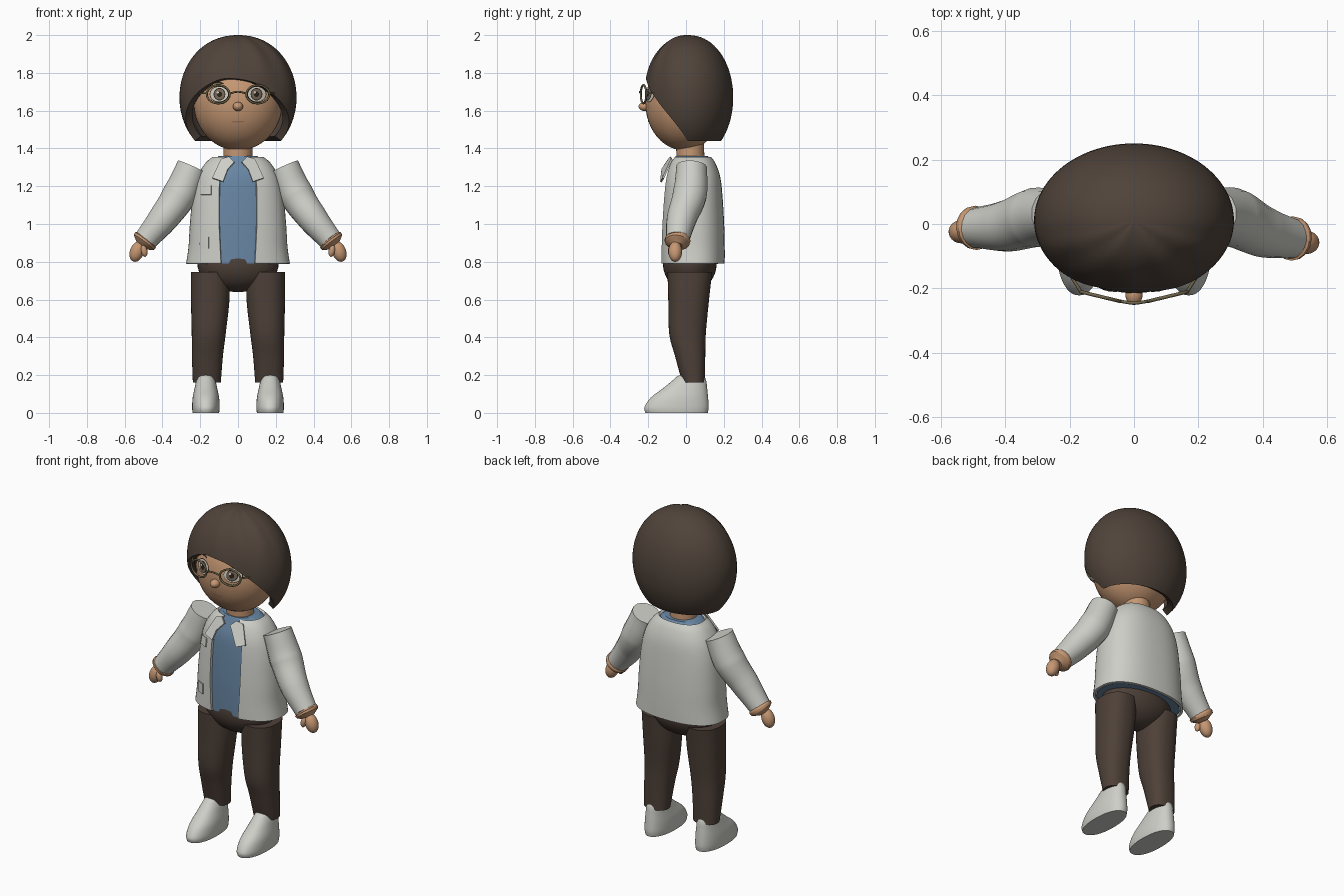
import bpy, bmesh, math
from mathutils import Vector

cube = bpy.data.objects.get("Cube")
if cube:
    bpy.data.objects.remove(cube, do_unlink=True)


def material(name, *rgb):
    m = bpy.data.materials.new(name)
    m.use_nodes = True
    m.diffuse_color = (*rgb, 1)
    bsdf = next(n for n in m.node_tree.nodes if n.type == 'BSDF_PRINCIPLED')
    bsdf.inputs["Base Color"].default_value = (*rgb, 1)
    bsdf.inputs["Roughness"].default_value = 0.7
    return m


SKIN = material("skin", .56, .31, .17)
HAIR = material("brown_hair", .08, .057, .043)
PANTS = material("dark_brown_cloth", .076, .052, .04)
WHITE = material("off_white_cloth", .62, .62, .58)
BLUE = material("blue_cloth", .14, .24, .37)
METAL = material("dark_gold", .16, .13, .07)
EYE = material("eye_white", .62, .58, .5)
IRIS = material("iris_brown", .17, .13, .09)
DARK = material("black_brown", .02, .014, .01)
LIP = material("lip", .42, .2, .11)


def finish(ob, mat, thick=0, angle=40):
    ob.data.materials.append(mat)
    bpy.ops.object.select_all(action='DESELECT')
    ob.select_set(True)
    bpy.context.view_layer.objects.active = ob
    if thick:
        mod = ob.modifiers.new("thickness", 'SOLIDIFY')
        mod.thickness, mod.offset = thick, -1
        bpy.ops.object.modifier_apply(modifier=mod.name)
    bpy.ops.object.shade_smooth_by_angle(angle=math.radians(angle))
    return ob


def grid(name, rows, mat, closed=True, caps=True, thick=0):
    """Skin a list of point rows into a surface."""
    bm = bmesh.new()
    vs = [[bm.verts.new(p) for p in row] for row in rows]
    n = len(rows[0])
    for lo, hi in zip(vs, vs[1:]):
        for j in range(n if closed else n - 1):
            k = (j + 1) % n
            bm.faces.new((lo[j], lo[k], hi[k], hi[j]))
    if caps:
        bm.faces.new(vs[0][::-1])
        bm.faces.new(vs[-1])
    bmesh.ops.remove_doubles(bm, verts=bm.verts, dist=1e-5)
    me = bpy.data.meshes.new(name)
    bm.to_mesh(me)
    bm.free()
    ob = bpy.data.objects.new(name, me)
    bpy.context.collection.objects.link(ob)
    return finish(ob, mat, thick)


def smooth(keys, steps=5):
    """Catmull-Rom interpolation of section tuples."""
    out = []
    for i in range(len(keys) - 1):
        p = [keys[max(0, min(len(keys) - 1, i + d))] for d in (-1, 0, 1, 2)]
        for s in range(steps):
            t = s / steps
            out.append([b + .5 * t * (c - a + t * (2 * a - 5 * b + 4 * c - d + t * (3 * (b - c) + d - a)))
                        for a, b, c, d in zip(*p)])
    return out + [list(keys[-1])]


def oval(cx, cy, z, rx, ry, power, gap=0, n=48):
    """Superellipse section starting at the front; gap leaves the front open."""
    a0 = math.asin((gap / rx) ** (power / 2)) if gap else 0
    row = []
    for i in range(n + 1 if gap else n):
        a = a0 + (2 * math.pi - 2 * a0) * i / n
        s, c = math.sin(a), math.cos(a)
        row.append((cx + rx * math.copysign(abs(s) ** (2 / power), s),
                    cy - ry * math.copysign(abs(c) ** (2 / power), c), z))
    return row


def loft(name, keys, mat, power=2.0):
    """Sections are (cx, cy, z, rx, ry)."""
    return grid(name, [oval(*k, power) for k in smooth(keys)], mat)


def ball(name, loc, size, mat, tilt=0):
    bpy.ops.mesh.primitive_uv_sphere_add(segments=40, ring_count=24, location=loc, rotation=(0, tilt, 0))
    ob = bpy.context.object
    ob.name, ob.scale = name, size
    return finish(ob, mat, angle=80)


def tube(name, pts, mat, cyclic=False):
    """Round tube through (x, y, z, radius) points."""
    cu = bpy.data.curves.new(name, 'CURVE')
    cu.dimensions, cu.bevel_depth, cu.bevel_resolution = '3D', 1, 6
    cu.use_fill_caps = not cyclic
    sp = cu.splines.new('BEZIER')
    sp.bezier_points.add(len(pts) - 1)
    sp.use_cyclic_u = cyclic
    for bp, p in zip(sp.bezier_points, pts):
        bp.co, bp.radius = p[:3], p[3]
        bp.handle_left_type = bp.handle_right_type = 'AUTO'
    ob = bpy.data.objects.new(name, cu)
    bpy.context.collection.objects.link(ob)
    bpy.ops.object.select_all(action='DESELECT')
    ob.select_set(True)
    bpy.context.view_layer.objects.active = ob
    bpy.ops.object.convert(target='MESH')
    return finish(bpy.context.object, mat)


# Head, neck and nose
HC, HR = Vector((0, -.01, 1.64)), Vector((.235, .205, .25))
ball("head", HC, HR, SKIN)
loft("neck", [(0, .025, 1.3, .078, .075), (0, .02, 1.46, .075, .073)], SKIN)
ball("nose", (0, -.218, 1.622), (.027, .033, .024), SKIN)


def face_y(x, z):
    return HC.y - HR.y * math.sqrt(max(0, 1 - (x / HR.x) ** 2 - ((z - HC.z) / HR.z) ** 2))


def patch(name, cx, cz, rx, rz, off, mat, arch=0):
    """Thin painted oval that follows the face."""
    rows = []
    for k in (1, .66, .33, 0):
        row = []
        for i in range(28):
            b = 2 * math.pi * i / 28
            u = k * math.cos(b)
            x, z = cx + rx * u, cz + rz * k * math.sin(b) - arch * u * u
            row.append((x, face_y(x, z) - off, z))
        rows.append(row)
    grid(name, rows, mat, caps=False)


patch("mouth", 0, 1.54, .035, .004, .002, LIP, -.004)

# Hair: a bob with a slanted fringe and soft grooves at the crown
N, M = 96, 28
rows = []
for m in range(M + 1):
    row = []
    for i in range(N):
        a = 2 * math.pi * i / N
        s, c = math.sin(a), math.cos(a)
        front = max(0, c)
        edge = 1.44 + .33 * front - .035 * s * front
        th = math.acos((edge - 1.67) / .33) * (1 - m / M)
        r = math.sin(th) ** .93
        r *= 1 + .022 * math.cos(11 * a + .6) * front * max(0, math.sin(2 * th)) ** 2
        z = 1.67 + .33 * math.cos(th) - .008 * front * math.cos(9 * a) * math.sin(th) * max(0, math.cos(th))
        row.append((.31 * r * s, .01 - (.232 if c > 0 else .24) * r * c, z))
    rows.append(row)
grid("hair", rows, HAIR, caps=False, thick=.04)

# Shirt and open jacket share one torso profile: z, rx, ry, opening half width
torso = [(.79, .275, .17, .09), (.88, .262, .17, .095), (1.0, .255, .167, .1), (1.15, .24, .158, .1),
         (1.25, .215, .146, .095), (1.32, .175, .122, .07), (1.355, .135, .098, .05)]
sections = smooth(torso)
grid("jacket", [oval(0, .035, z, rx, ry, 2.4, gap) for z, rx, ry, gap in sections], WHITE,
     closed=False, caps=False, thick=.014)
loft("shirt", [(0, .035, z, rx - .02, ry - .016) for z, rx, ry, g in torso[:-1]]
     + [(0, .03, 1.36, .1, .085)], BLUE, 2.4)


def jacket_y(x, z):
    _, rx, ry, _ = min(sections, key=lambda k: abs(k[0] - z))
    return .035 - ry * (1 - abs(x / rx) ** 2.4) ** (1 / 2.4)


def pocket(name, cx, cz, w, h):
    rows = []
    for j in range(4):
        z = cz + h * (j / 3 - .5)
        xs = [cx + w * (i / 4 - .5) for i in range(5)]
        rows.append([(x, jacket_y(x, z) - .007, z) for x in xs])
    grid(name, rows, WHITE, closed=False, caps=False, thick=.009)


pocket("chest_pocket", -.17, 1.18, .055, .05)
pocket("lower_pocket", -.18, .9, .05, .06)

# Hips
ball("hips", (0, .02, .79), (.215, .142, .15), PANTS)

for side, s in (("left", 1), ("right", -1)):
    # Collar flap
    flap = [(.02, -.105, 1.33), (.05, -.085, 1.357), (.09, -.08, 1.345),
            (.137, -.125, 1.245), (.08, -.137, 1.225), (.055, -.13, 1.29)]
    me = bpy.data.meshes.new(side + "_collar")
    me.from_pydata([(s * x, y, z) for x, y, z in flap], [], [range(6)[::-s]])
    ob = bpy.data.objects.new(side + "_collar", me)
    bpy.context.collection.objects.link(ob)
    finish(ob, WHITE, .01)

    # Sleeve, wrist cuff, hand and thumb; the left arm reaches a little forward
    f = -.045 if s > 0 else -.012
    tube(side + "_sleeve", [(s * .243, .03, 1.303, .082), (s * .308, .02, 1.157, .092),
                            (s * .395, f / 2, 1.03, .08), (s * .488, f, .917, .063)], WHITE)
    tube(side + "_cuff", [(s * .483, f, .923, .06), (s * .49, f, .914, .069),
                          (s * .499, f - .002, .902, .066), (s * .513, f - .004, .884, .03)], SKIN)
    ball(side + "_hand", (s * .535, f - .012, .854), (.037, .036, .056), SKIN, -s * .35)
    ball(side + "_thumb", (s * .497, f - .033, .858), (.017, .018, .032), SKIN, s * .2)

    # Trouser leg and shoe
    loft(side + "_leg", [(s * .165, .04, .16, .074, .06), (s * .162, .022, .3, .082, .08),
                         (s * .155, .008, .42, .09, .097), (s * .147, .014, .6, .102, .108),
                         (s * .147, .02, .745, .102, .118)], PANTS, 2.3)
    loft(side + "_shoe", [(s * .17, -.05, 0, .07, .165), (s * .17, -.05, .03, .073, .17),
                          (s * .17, -.035, .08, .07, .152), (s * .17, -.005, .13, .06, .117),
                          (s * .17, .017, .17, .051, .09), (s * .17, .025, .195, .04, .068),
                          (s * .17, .025, .205, .018, .03)], WHITE, 2.2)

    # Eye layers and brow
    patch(side + "_eye_outline", s * .1, 1.687, .05, .043, .002, DARK)
    patch(side + "_eye_white", s * .1, 1.687, .047, .039, .004, EYE)
    patch(side + "_iris_rim", s * .098, 1.687, .031, .033, .0055, DARK)
    patch(side + "_iris", s * .098, 1.687, .027, .029, .007, IRIS)
    patch(side + "_pupil", s * .098, 1.687, .013, .015, .0085, DARK)
    patch(side + "_eye_glint", s * .098 - .009, 1.697, .006, .006, .01, EYE)
    patch(side + "_brow", s * .11, 1.75, .036, .006, .004, DARK, .009)

    # Spectacle rim and temple
    rim = []
    for i in range(16):
        b = 2 * math.pi * i / 16
        x = .105 + .06 * math.cos(b)
        rim.append((s * x, -.25 + .24 * x, 1.687 + .048 * math.sin(b), .0055))
    tube(side + "_spectacle_rim", rim, METAL, True)
    tube(side + "_temple", [(s * .165, -.21, 1.692, .005), (s * .2, -.15, 1.692, .005),
                            (s * .235, -.03, 1.69, .005)], METAL)

tube("spectacle_bridge", [(-.046, -.239, 1.69, .005), (0, -.245, 1.7, .005),
                          (.046, -.239, 1.69, .005)], METAL)
